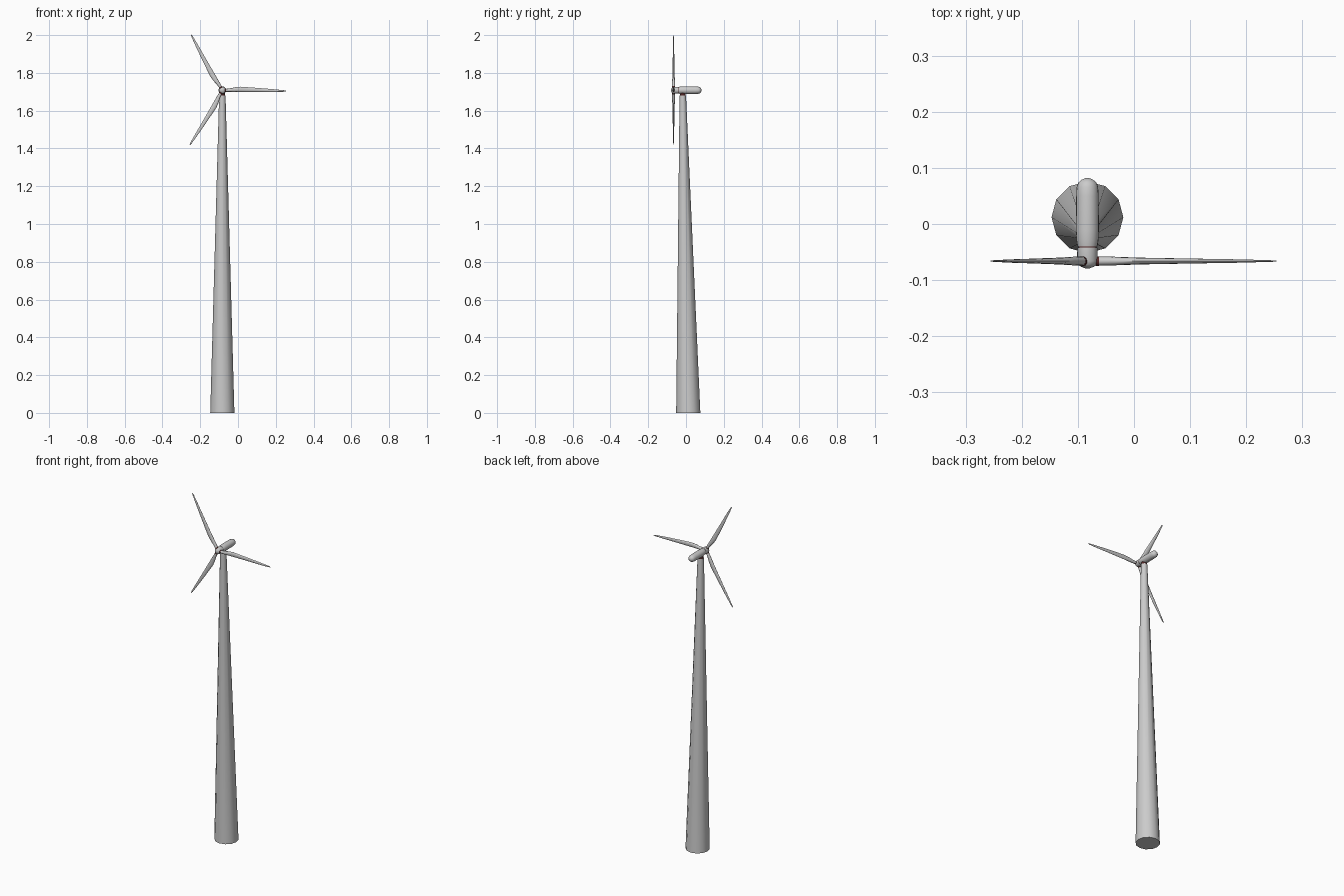
import bpy
import bmesh
from math import cos, sin, pi, radians
from mathutils import Matrix, Vector

if "Cube" in bpy.data.objects:
    bpy.data.objects.remove(bpy.data.objects["Cube"], do_unlink=True)

AXIS_X = -0.083
HUB = Vector((AXIS_X, -0.066, 1.708))


def loft(name, rings, smooth_angle=50, material=None):
    """Skin a list of equal-length point rings and cap both ends."""
    bm = bmesh.new()
    loops = [[bm.verts.new(p) for p in ring] for ring in rings]
    n = len(loops[0])
    for a, b in zip(loops, loops[1:]):
        for i in range(n):
            j = (i + 1) % n
            bm.faces.new((a[i], a[j], b[j], b[i]))
    bm.faces.new(loops[0])
    bm.faces.new(loops[-1])
    bmesh.ops.recalc_face_normals(bm, faces=bm.faces)
    mesh = bpy.data.meshes.new(name)
    bm.to_mesh(mesh)
    bm.free()
    obj = bpy.data.objects.new(name, mesh)
    bpy.context.collection.objects.link(obj)
    if material:
        mesh.materials.append(material)
    bpy.ops.object.select_all(action="DESELECT")
    obj.select_set(True)
    bpy.context.view_layer.objects.active = obj
    bpy.ops.object.shade_smooth_by_angle(angle=radians(smooth_angle))
    return obj


def ellipse(rx, ry, sides):
    return [(rx * cos(2 * pi * i / sides), ry * sin(2 * pi * i / sides))
            for i in range(sides)]


def lathe_y(name, profile, sides=20, material=None):
    """Round body along y, from (y, radius) pairs, on the rotor axis."""
    rings = [[(HUB.x + u, y, HUB.z + v) for u, v in ellipse(r, r, sides)]
             for y, r in profile]
    return loft(name, rings, material=material)


# Dark material for the joint collars
dark = bpy.data.materials.new("dark_collar")
dark.use_nodes = True
colour = (0.09, 0.02, 0.02, 1)
dark.diffuse_color = colour
dark.node_tree.nodes["Principled BSDF"].inputs["Base Color"].default_value = colour

# Tower: twelve sides, leaning slightly forward as it narrows
loft("tower", [[(AXIS_X + u, y + v, z) for u, v in ellipse(r, r, 12)]
               for y, z, r in ((0.012, 0, 0.064), (-0.017, 1.68, 0.017))])
loft("tower_collar", [[(AXIS_X + u, v - 0.017, z) for u, v in ellipse(0.014, 0.014, 12)]
                      for z in (1.678, 1.7)], material=dark)

# Nacelle with a rounded tail
lathe_y("nacelle", [(-0.04, 0.0175), (-0.03, 0.0195), (-0.01, 0.0205), (0.05, 0.02),
                    (0.066, 0.019), (0.074, 0.016), (0.079, 0.010), (0.082, 0.003)])
lathe_y("nacelle_collar", [(-0.044, 0.0165), (-0.038, 0.0165)], material=dark)

# Hub with a domed nose
lathe_y("hub", [(-0.042, 0.018), (-0.066, 0.0185), (-0.072, 0.0165),
                (-0.076, 0.012), (-0.079, 0.004)])

# Blade stations: distance from axis, chord offset, half chord, half thickness
STATIONS = [(0.019, 0, 0.008, 0.008), (0.04, 0.001, 0.009, 0.008),
            (0.065, 0.004, 0.012, 0.007), (0.095, 0.006, 0.0135, 0.006),
            (0.18, 0.004, 0.0105, 0.0045), (0.27, 0.001, 0.007, 0.003),
            (0.325, -0.001, 0.004, 0.0015), (0.337, -0.001, 0.0015, 0.001)]

for k, name in enumerate(("left", "upper", "lower")):
    place = Matrix.Translation(HUB) @ Matrix.Rotation(radians(0.5 - 120 * k), 4, "Y")
    blade = [[(d, v, off + u) for u, v in ellipse(chord, thick, 12)]
             for d, off, chord, thick in STATIONS]
    collar = [[(d, v, u) for u, v in ellipse(0.0085, 0.0085, 12)]
              for d in (0.014, 0.0205)]
    loft(name + "_blade", blade).matrix_world = place
    loft(name + "_blade_collar", collar, material=dark).matrix_world = place
